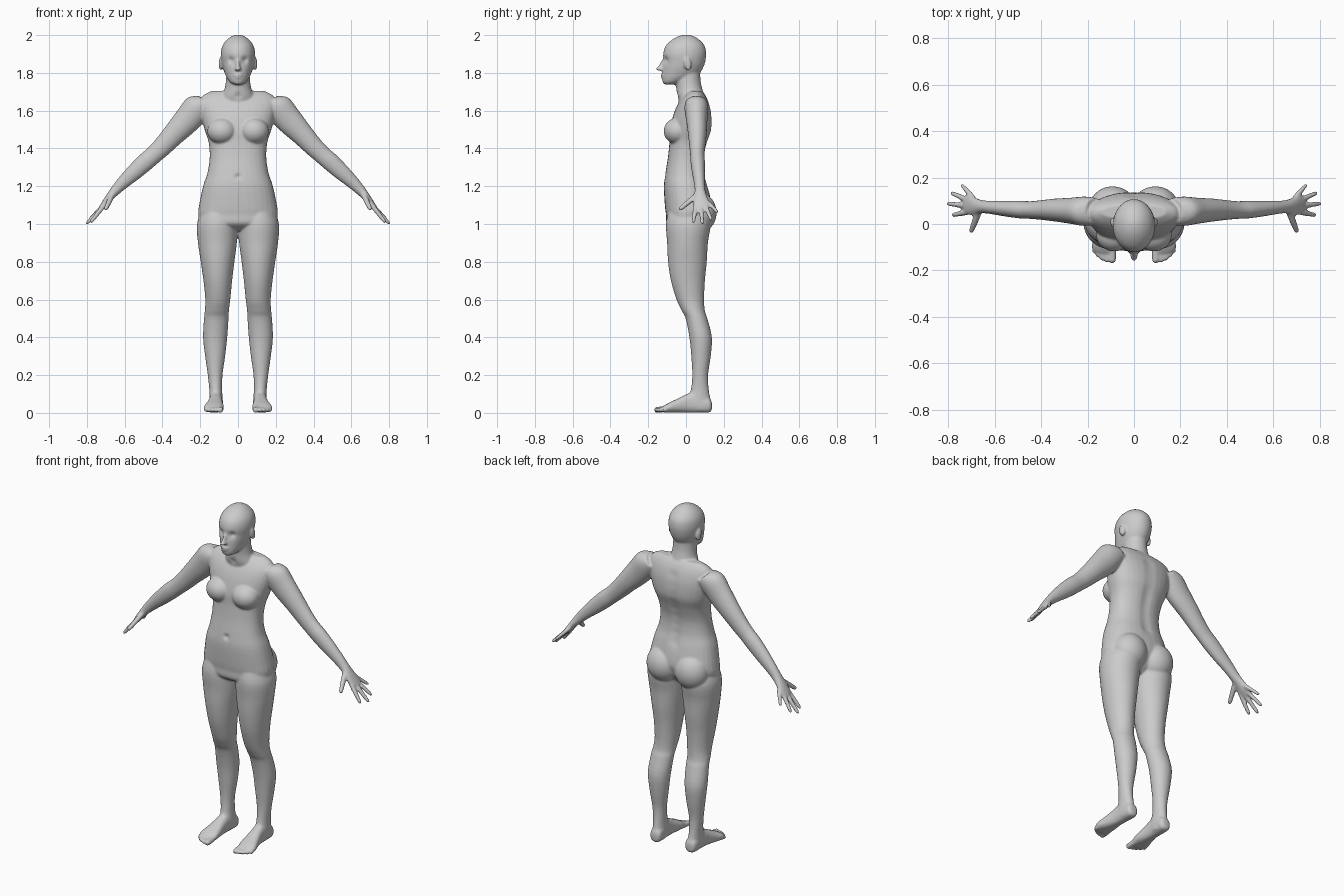
import bpy, bmesh, math
from mathutils import Vector, Matrix

X, Y, Z = Vector((1, 0, 0)), Vector((0, 1, 0)), Vector((0, 0, 1))
bm = bmesh.new()


def spline(rows, steps=4):
    """Catmull-Rom through rows of numbers."""
    out = []
    for i in range(len(rows) - 1):
        p = [rows[max(0, min(len(rows) - 1, i + k))] for k in (-1, 0, 1, 2)]
        for s in range(steps):
            t = s / steps
            out.append([0.5 * (2 * b + (c - a) * t + (2 * a - 5 * b + 4 * c - d) * t * t
                               + (3 * b - a - 3 * c + d) * t ** 3) for a, b, c, d in zip(*p)])
    return out + [list(rows[-1])]


def loft(rows, u, v, side=1, power=2.0, n=32):
    """Closed skin over oval rings (x, y, z, radius_u, radius_v)."""
    rings = []
    for x, y, z, ru, rv in spline(rows):
        ring = []
        for k in range(n):
            a = 2 * math.pi * k / n
            c, s = math.cos(a), math.sin(a)
            p = Vector((x, y, z)) + u * ru * math.copysign(abs(c) ** (2 / power), c) \
                + v * rv * math.copysign(abs(s) ** (2 / power), s)
            ring.append(bm.verts.new((p.x * side, p.y, p.z)))
        rings.append(ring)
    for a, b in zip(rings, rings[1:]):
        for k in range(n):
            bm.faces.new((a[k], a[(k + 1) % n], b[(k + 1) % n], b[k]))
    bm.faces.new(rings[0])
    bm.faces.new(rings[-1])


def stack(rows, side=1, power=2.0):
    """Horizontal rings given as (z, centre x, half width, front y, back y)."""
    loft([(cx, (f + b) / 2, z, w, (b - f) / 2) for z, cx, w, f, b in rows], X, Y, side, power)


def digit(p, q, r0, r1, side):
    """Finger or toe with a rounded tip."""
    p, q = Vector(p), Vector(q)
    d = (q - p).normalized()
    u = d.cross(Z).normalized()
    rows = [(*p.lerp(q, t), r, r) for t, r in
            ((0, r0), (0.4, r0), (0.7, (r0 + r1) / 2), (0.9, r1), (0.97, r1 * 0.75), (1, r1 * 0.3))]
    loft(rows, u, d.cross(u), side, n=14)


def ball(c, r, tilt=0.0):
    m = Matrix.Translation(c) @ Matrix.Rotation(tilt, 4, 'X') @ Matrix.Diagonal((*r, 1))
    bmesh.ops.create_uvsphere(bm, u_segments=32, v_segments=20, radius=1, matrix=m)


# torso
stack([(0.965, 0, 0.08, -0.05, 0.06), (1.0, 0, 0.19, -0.10, 0.10), (1.05, 0, 0.21, -0.106, 0.125),
       (1.1, 0, 0.206, -0.112, 0.135), (1.2, 0, 0.185, -0.117, 0.115), (1.27, 0, 0.162, -0.109, 0.097),
       (1.35, 0, 0.15, -0.096, 0.094), (1.43, 0, 0.155, -0.088, 0.113), (1.5, 0, 0.177, -0.085, 0.135),
       (1.58, 0, 0.197, -0.066, 0.135), (1.64, 0, 0.203, -0.04, 0.122), (1.68, 0, 0.185, -0.01, 0.104),
       (1.705, 0, 0.14, 0.02, 0.085)], power=2.3)

# neck
stack([(1.64, 0, 0.10, -0.035, 0.10), (1.68, 0, 0.085, -0.048, 0.095), (1.72, 0, 0.07, -0.052, 0.085),
       (1.76, 0, 0.064, -0.055, 0.077), (1.82, 0, 0.06, -0.05, 0.075)])

# head
stack([(1.738, 0, 0.02, -0.112, -0.06), (1.75, 0, 0.042, -0.123, -0.02), (1.775, 0, 0.06, -0.127, 0.04),
       (1.8, 0, 0.071, -0.126, 0.074), (1.83, 0, 0.081, -0.123, 0.092), (1.86, 0, 0.087, -0.119, 0.102),
       (1.9, 0, 0.091, -0.121, 0.107), (1.94, 0, 0.084, -0.109, 0.1), (1.97, 0, 0.065, -0.081, 0.077),
       (1.992, 0, 0.038, -0.045, 0.045), (2.002, 0, 0.012, -0.01, 0.014)])

# nose and lips
stack([(1.812, 0, 0.014, -0.145, -0.09), (1.818, 0, 0.018, -0.16, -0.09), (1.84, 0, 0.011, -0.145, -0.09),
       (1.87, 0, 0.009, -0.127, -0.09)])
ball((0, -0.12, 1.789), (0.024, 0.014, 0.007))
ball((0, -0.119, 1.777), (0.02, 0.014, 0.007))

for s in (1, -1):
    # ears, breasts, buttocks
    ball((s * 0.091, 0.008, 1.848), (0.011, 0.02, 0.036), 0.2)
    ball((s * 0.085, -0.045, 1.492), (0.078, 0.073, 0.07))
    ball((s * 0.092, 0.072, 1.06), (0.1, 0.09, 0.105))

    # leg
    stack([(1.08, 0.1, 0.09, -0.09, 0.11), (1.0, 0.109, 0.108, -0.106, 0.13), (0.9, 0.109, 0.103, -0.1, 0.116),
           (0.8, 0.108, 0.089, -0.095, 0.11), (0.7, 0.107, 0.076, -0.08, 0.1), (0.6, 0.107, 0.066, -0.05, 0.096),
           (0.54, 0.112, 0.064, -0.022, 0.1), (0.5, 0.115, 0.065, -0.002, 0.113), (0.4, 0.121, 0.064, 0.018, 0.137),
           (0.3, 0.121, 0.053, 0.028, 0.131), (0.2, 0.121, 0.039, 0.033, 0.117), (0.12, 0.118, 0.034, 0.025, 0.121),
           (0.06, 0.116, 0.036, 0.0, 0.132), (0.015, 0.115, 0.033, 0.03, 0.132)], s)

    # foot
    loft([(0.115, 0.137, 0.035, 0.015, 0.018), (0.115, 0.12, 0.042, 0.034, 0.04), (0.117, 0.04, 0.055, 0.035, 0.054),
          (0.119, 0.0, 0.049, 0.037, 0.048), (0.123, -0.05, 0.037, 0.046, 0.036), (0.128, -0.09, 0.028, 0.053, 0.026),
          (0.128, -0.115, 0.021, 0.048, 0.019), (0.122, -0.128, 0.018, 0.036, 0.013)], X, Z, s, 2.4)

    # toes
    for x0, x1, tip, r in ((0.095, 0.093, -0.168, 0.017), (0.118, 0.117, -0.166, 0.012), (0.136, 0.137, -0.157, 0.012),
                           (0.152, 0.155, -0.143, 0.012), (0.164, 0.171, -0.125, 0.012)):
        digit((x0, -0.08, 0.024), (x1, tip, 0.014), r, r * 0.9, s)

    # arm and palm
    loft([(0.17, 0.055, 1.64, 0.055, 0.058), (0.215, 0.055, 1.614, 0.075, 0.063), (0.27, 0.057, 1.55, 0.072, 0.056),
          (0.34, 0.06, 1.475, 0.06, 0.049), (0.4, 0.06, 1.41, 0.052, 0.042), (0.445, 0.06, 1.367, 0.048, 0.038),
          (0.49, 0.062, 1.328, 0.048, 0.038), (0.55, 0.066, 1.273, 0.043, 0.034), (0.61, 0.071, 1.218, 0.034, 0.029),
          (0.65, 0.074, 1.177, 0.027, 0.028), (0.68, 0.076, 1.143, 0.021, 0.036), (0.705, 0.082, 1.11, 0.017, 0.044),
          (0.727, 0.085, 1.083, 0.012, 0.038)], Vector((0.7, 0, 0.714)), Y, s)

    # fingers and thumb
    for base, tip, r in (((0.70, 0.054, 1.11), (0.783, 0.038, 1.005), 0.0125),
                         ((0.70, 0.076, 1.11), (0.803, 0.088, 1.0), 0.0125),
                         ((0.70, 0.097, 1.11), (0.789, 0.135, 1.02), 0.012),
                         ((0.69, 0.112, 1.12), (0.742, 0.169, 1.06), 0.011),
                         ((0.665, 0.06, 1.155), (0.702, -0.036, 1.075), 0.0145)):
        digit(base, tip, r, r * 0.8, s)

bmesh.ops.recalc_face_normals(bm, faces=bm.faces)
mesh = bpy.data.meshes.new("parts")
bm.to_mesh(mesh)
bm.free()
body = bpy.data.objects.new("body", mesh)
bpy.context.collection.objects.link(body)

# fuse all parts into one skin
fuse = body.modifiers.new("fuse", 'REMESH')
fuse.mode = 'VOXEL'
fuse.voxel_size = 0.006
soften = body.modifiers.new("soften", 'SMOOTH')
soften.factor = 0.5
soften.iterations = 5
graph = bpy.context.evaluated_depsgraph_get()
skin = bpy.data.meshes.new_from_object(body.evaluated_get(graph))
body.modifiers.clear()
body.data = skin

# soft dents: eye sockets, navel, spine groove, throat notch
dents = [((s * 0.036, -0.108, 1.868), 0.017, (0, 0.012, 0)) for s in (1, -1)]
dents += [((0, -0.11, 1.25), 0.014, (0, 0.01, 0)), ((0, -0.04, 1.68), 0.018, (0, 0.008, 0))]
dents += [((0, 0.11, 1.22 + 0.05 * i), 0.03, (0, -0.007, 0)) for i in range(9)]
for vert in skin.vertices:
    move = Vector()
    for c, r, push in dents:
        d = (vert.co - Vector(c)).length / r
        if d < 3:
            move += Vector(push) * math.exp(-d * d)
    vert.co += move

bpy.context.view_layer.objects.active = body
body.select_set(True)
bpy.ops.object.shade_smooth()
